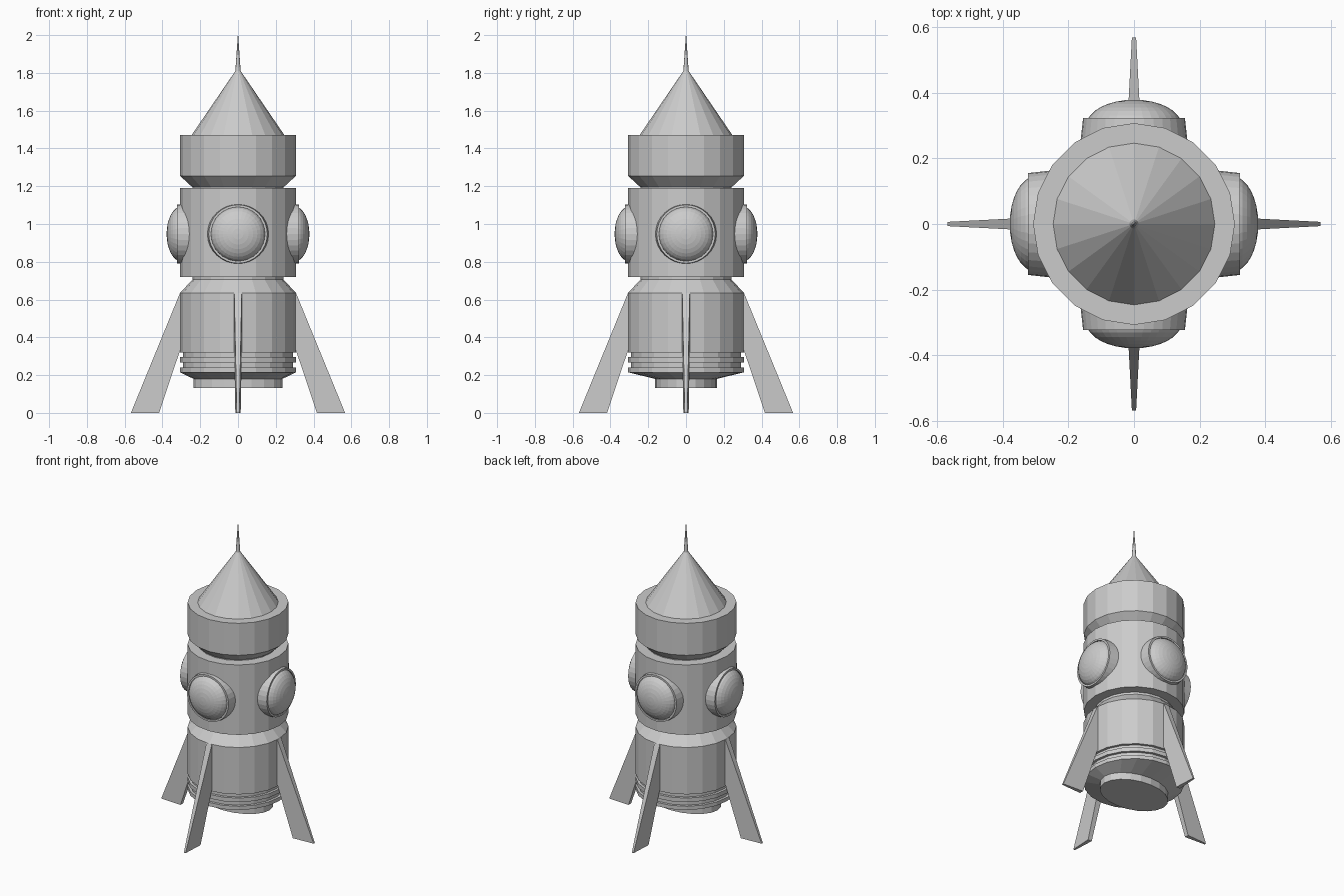
import bpy, bmesh, math
from mathutils import Matrix

if "Cube" in bpy.data.objects:
    bpy.data.objects.remove(bpy.data.objects["Cube"])


def lathe(name, profile, sides=20, matrix=Matrix()):
    """Revolve (rx, ry, z) rings around z; capped at both ends."""
    bm = bmesh.new()
    rings = []
    for rx, ry, z in profile:
        rings.append([bm.verts.new((rx * math.cos(2 * math.pi * i / sides),
                                    ry * math.sin(2 * math.pi * i / sides), z))
                      for i in range(sides)])
    for a, b in zip(rings, rings[1:]):
        for i in range(sides):
            j = (i + 1) % sides
            bm.faces.new((a[i], a[j], b[j], b[i]))
    bm.faces.new(rings[0][::-1])
    bm.faces.new(rings[-1])
    bm.transform(matrix)
    return finish(name, bm)


def finish(name, bm):
    bmesh.ops.recalc_face_normals(bm, faces=bm.faces)
    mesh = bpy.data.meshes.new(name)
    bm.to_mesh(mesh)
    bm.free()
    ob = bpy.data.objects.new(name, mesh)
    bpy.context.collection.objects.link(ob)
    return ob


def round_profile(points):
    return [(r, r, z) for r, z in points]


R = 0.307      # hull radius
NECK = 0.242   # radius between hull sections
GROOVE = 0.29

# Oval nozzle, flared skirt, grooved rings and lower hull
lathe("lower_hull", [(0.235, 0.163, 0.133), (0.235, 0.163, 0.18)] + round_profile([
    (R, 0.215), (R, 0.24), (GROOVE, 0.24), (GROOVE, 0.268), (R, 0.268), (R, 0.295),
    (GROOVE, 0.295), (GROOVE, 0.32), (R, 0.32), (R, 0.635), (NECK, 0.705), (NECK, 0.72)]))

# Middle hull carrying the portholes
lathe("middle_hull", round_profile([(R, 0.72), (R, 1.19)]))

# Upper hull with chamfered underside
lathe("upper_hull", round_profile([(NECK, 1.19), (NECK, 1.195), (R, 1.255), (R, 1.47)]))

# Nose cone and antenna spike
lathe("nose_cone", round_profile([(0.246, 1.47), (0.014, 1.81)]))
lathe("nose_spike", round_profile([(0.014, 1.81), (0.001, 2.0)]))

for k, side in enumerate(("right", "back", "left", "front")):
    turn = Matrix.Rotation(k * math.pi / 2, 4, 'Z')
    outward = turn @ Matrix.Translation((0, 0, 0.947)) @ Matrix.Rotation(math.pi / 2, 4, 'Y')

    # Porthole rim
    lathe(side + "_porthole_rim", round_profile(
        [(0.163, 0.25), (0.155, 0.322), (0.143, 0.322), (0.143, 0.31)]), 32, outward)

    # Porthole dome: flattened sphere bulging out of the rim
    bm = bmesh.new()
    bmesh.ops.create_uvsphere(bm, u_segments=32, v_segments=16, radius=1)
    bm.transform(outward @ Matrix.Translation((0, 0, 0.3)) @ Matrix.Diagonal((0.145, 0.145, 0.078, 1)))
    finish(side + "_porthole_dome", bm)

    # Fin: swept blade, thinner toward its tip
    bm = bmesh.new()
    outline = [(0.29, 0.635), (0.307, 0.635), (0.567, 0.0), (0.418, 0.0), (0.307, 0.33), (0.29, 0.33)]
    loops = []
    for s in (-1, 1):
        loops.append([bm.verts.new((x, s * (0.020 - 0.052 * (x - 0.307)), z)) for x, z in outline])
    bm.faces.new(loops[0])
    bm.faces.new(loops[1][::-1])
    for i in range(len(outline)):
        j = (i + 1) % len(outline)
        bm.faces.new((loops[0][i], loops[0][j], loops[1][j], loops[1][i]))
    bm.transform(turn)
    finish(side + "_fin", bm)
